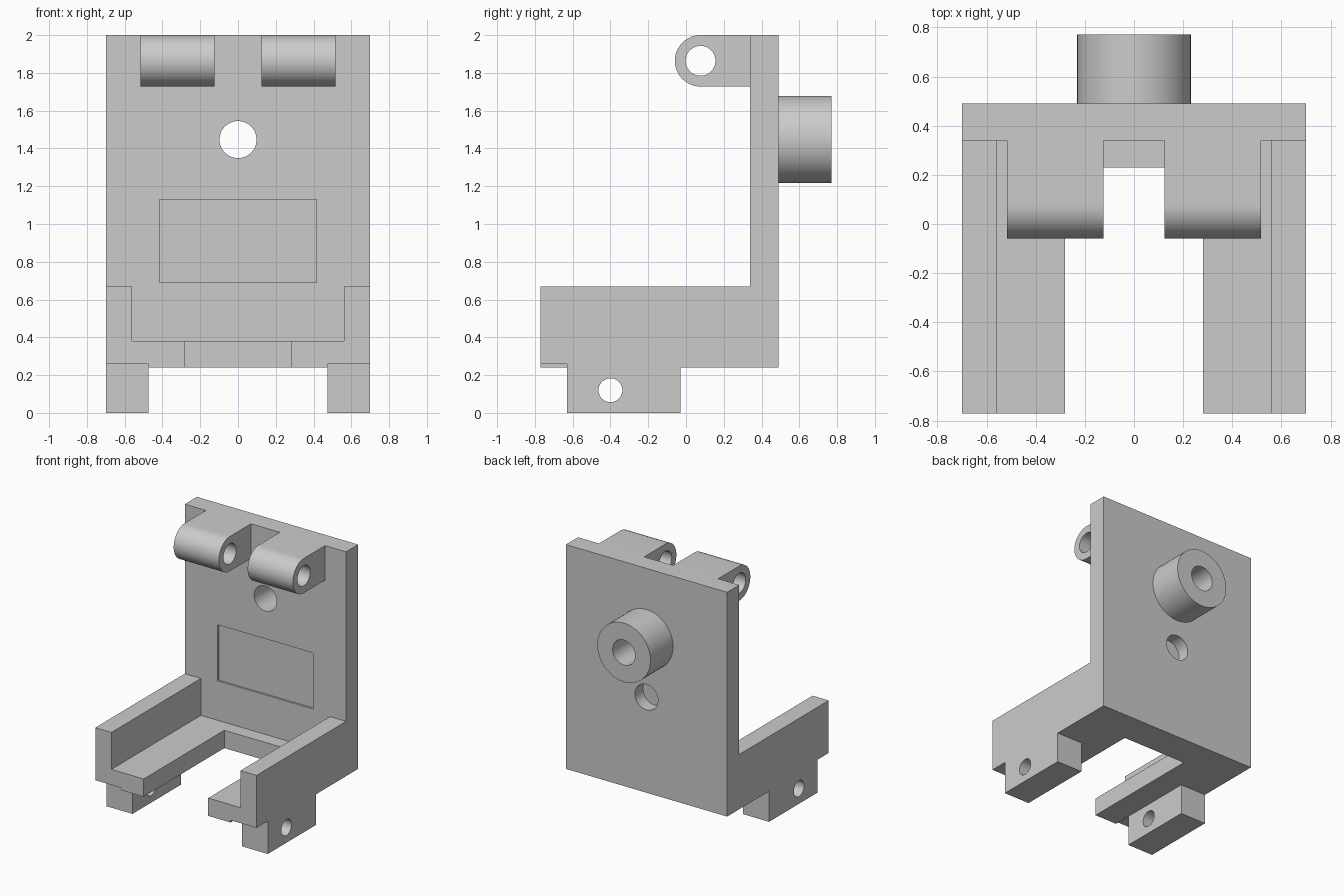
import bpy, bmesh, math

if "Cube" in bpy.data.objects:
    bpy.data.objects.remove(bpy.data.objects["Cube"], do_unlink=True)

grey = bpy.data.materials.new("plain_grey")
grey.use_nodes = True
colour = (0.6, 0.6, 0.6, 1)
grey.diffuse_color = colour
grey.node_tree.nodes["Principled BSDF"].inputs["Base Color"].default_value = colour


def prism(name, points, axis, start, end):
    """Extrude a closed outline along x ('X': points are y,z) or y ('Y': points are x,z)."""
    bm = bmesh.new()
    place = (lambda p, t: (t, p[0], p[1])) if axis == 'X' else (lambda p, t: (p[0], t, p[1]))
    face = bm.faces.new([bm.verts.new(place(p, start)) for p in points])
    new = bmesh.ops.extrude_face_region(bm, geom=[face])["geom"]
    for v in new:
        if isinstance(v, bmesh.types.BMVert):
            v.co["XY".index(axis)] = end
    bmesh.ops.recalc_face_normals(bm, faces=bm.faces)
    mesh = bpy.data.meshes.new(name)
    bm.to_mesh(mesh)
    bm.free()
    mesh.materials.append(grey)
    obj = bpy.data.objects.new(name, mesh)
    bpy.context.collection.objects.link(obj)
    return obj


def box(name, x0, x1, y0, y1, z0, z1):
    return prism(name, [(x0, z0), (x1, z0), (x1, z1), (x0, z1)], 'Y', y0, y1)


def arc(u, v, r, a0=0, a1=360, n=64):
    count = n if a1 - a0 == 360 else n + 1
    angles = [math.radians(a0 + (a1 - a0) * i / n) for i in range(count)]
    return [(u + r * math.cos(a), v + r * math.sin(a)) for a in angles]


def combine(target, others, operation):
    """Apply a boolean with each helper, then remove the helper."""
    for other in others:
        other.hide_render = True
        mod = target.modifiers.new("cut", 'BOOLEAN')
        mod.operation, mod.solver, mod.object = operation, 'EXACT', other
        bpy.context.view_layer.objects.active = target
        bpy.ops.object.modifier_apply(modifier=mod.name)
        bpy.data.objects.remove(other, do_unlink=True)


def finish(obj):
    bm = bmesh.new()
    bm.from_mesh(obj.data)
    bmesh.ops.remove_doubles(bm, verts=bm.verts, dist=0.0001)
    bmesh.ops.dissolve_limit(bm, angle_limit=0.01, verts=bm.verts, edges=bm.edges)
    bm.to_mesh(obj.data)
    bm.free()
    bpy.ops.object.select_all(action='DESELECT')
    obj.select_set(True)
    bpy.context.view_layer.objects.active = obj
    bpy.ops.object.shade_smooth_by_angle(angle=math.radians(30))


FRONT, PLATE, BACK = -0.77, 0.34, 0.49
BASE, HALF = 0.24, 0.70
BOSS_Z = 1.447

# Upright plate, floor bridge, and stepped arms with feet, fused into one chassis
chassis = box("chassis", -HALF, HALF, PLATE, BACK, BASE, 2)
solids = [box("bridge", -0.4, 0.4, 0.23, 0.42, BASE, 0.38)]
cutters = []
for s in (-1, 1):
    rail = [(0.28, BASE), (HALF, BASE), (HALF, 0.67), (0.56, 0.67), (0.56, 0.38), (0.28, 0.38)]
    solids.append(prism("arm", [(s * x, z) for x, z in rail], 'Y', FRONT, 0.42))
    foot_x = sorted((s * 0.475, s * HALF))
    solids.append(box("foot", *foot_x, -0.63, -0.03, 0, 0.30))
    # Shallow step under the arm tip, ahead of each foot
    notch_x = sorted((s * 0.475, s * 0.8))
    cutters.append(box("tip_notch", *notch_x, -0.9, -0.63, 0.1, 0.258))
combine(chassis, solids, 'UNION')

# Pivot holes, boss bore, front label recess and rear blind pocket
cutters += [
    prism("pivot_hole", arc(-0.40, 0.12, 0.063), 'X', -1, 1),
    prism("bore", arc(0, BOSS_Z, 0.098), 'Y', 0, 1),
    box("front_recess", -0.415, 0.415, 0.2, PLATE + 0.015, 0.69, 1.13),
    prism("rear_pocket", arc(0, 0.99, 0.1), 'Y', BACK - 0.1, 0.6),
]
combine(chassis, cutters, 'DIFFERENCE')
finish(chassis)

# Hollow rear boss
boss = prism("rear_boss", arc(0, BOSS_Z, 0.231), 'Y', BACK, 0.77)
combine(boss, [prism("bore", arc(0, BOSS_Z, 0.098), 'Y', 0, 1)], 'DIFFERENCE')
finish(boss)

# Pair of hinge knuckles, rounded at the front and drilled for a pin
for side, s in (("right", -1), ("left", 1)):
    outline = arc(0.077, 1.864, 0.136, 90, 270, 32) + [(PLATE, 1.728), (PLATE, 2)]
    knuckle = prism(side + "_hinge_knuckle", outline, 'X', s * 0.125, s * 0.517)
    combine(knuckle, [prism("pin_hole", arc(0.077, 1.864, 0.079), 'X', -1, 1)], 'DIFFERENCE')
    finish(knuckle)
